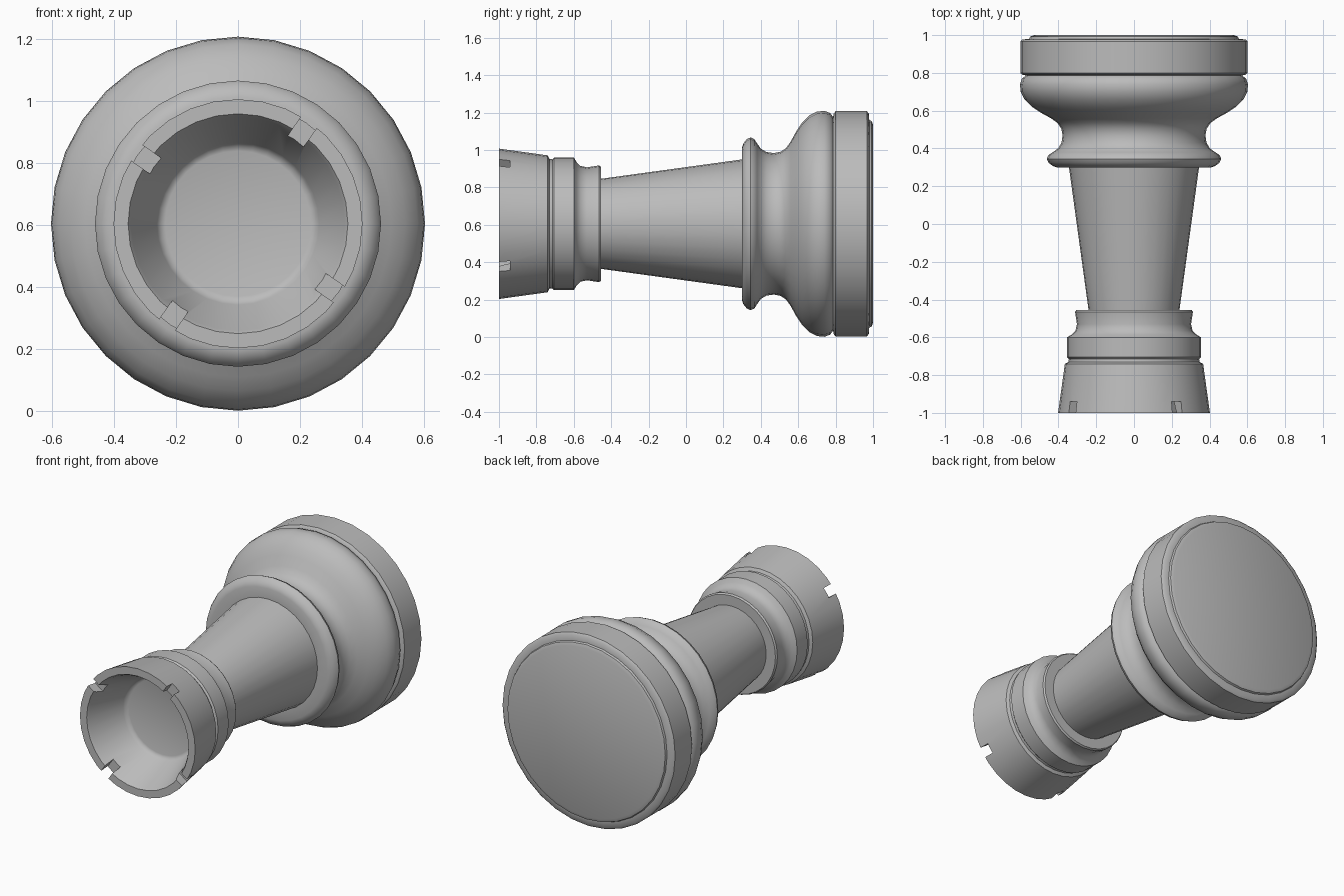
import bpy, bmesh
from math import sin, cos, pi, radians
from mathutils import Matrix, Vector

if "Cube" in bpy.data.objects:
    bpy.data.objects.remove(bpy.data.objects["Cube"])

AXIS_HEIGHT = 0.605
SIDES = 32

grey = bpy.data.materials.new("plain grey")
grey.use_nodes = True
colour = (0.5, 0.5, 0.5, 1)
grey.diffuse_color = colour
grey.node_tree.nodes["Principled BSDF"].inputs["Base Color"].default_value = colour


def make_object(name, bm):
    bmesh.ops.recalc_face_normals(bm, faces=bm.faces)
    mesh = bpy.data.meshes.new(name)
    bm.to_mesh(mesh)
    bm.free()
    obj = bpy.data.objects.new(name, mesh)
    bpy.context.collection.objects.link(obj)
    mesh.materials.append(grey)
    return obj


def lathe(name, profile):
    """Turn (y, radius) points around the lengthwise axis and cap both ends."""
    bm = bmesh.new()
    rings = []
    for y, r in profile:
        angles = [2 * pi * i / SIDES for i in range(SIDES)]
        rings.append([bm.verts.new((r * cos(a), y, AXIS_HEIGHT + r * sin(a)))
                      for a in angles])
    for a, b in zip(rings, rings[1:]):
        for i in range(SIDES):
            j = (i + 1) % SIDES
            bm.faces.new((a[i], a[j], b[j], b[i]))
    bm.faces.new(rings[0])
    bm.faces.new(rings[-1])
    return make_object(name, bm)


def activate(obj):
    bpy.ops.object.select_all(action='DESELECT')
    obj.select_set(True)
    bpy.context.view_layer.objects.active = obj


# Hollow turret: cup floor, inner wall, rim, outer wall, groove, band, neck
turret = lathe("turret", [
    (-0.75, 0.235), (-0.755, 0.25), (-0.77, 0.262), (-0.985, 0.345),
    (-1.0, 0.355), (-1.0, 0.402), (-0.74, 0.366), (-0.73, 0.347),
    (-0.715, 0.345), (-0.705, 0.355), (-0.6, 0.355), (-0.585, 0.33),
    (-0.565, 0.31), (-0.53, 0.302), (-0.465, 0.312), (-0.455, 0.305),
    (-0.455, 0.235)])

# Tapered shaft
shaft = lathe("shaft", [(-0.46, 0.24), (0.305, 0.345)])

# Collar, flared bell and its rounded shoulder
bell = lathe("bell", [
    (0.3, 0.34), (0.3, 0.41), (0.307, 0.43), (0.325, 0.453), (0.345, 0.462),
    (0.365, 0.453), (0.38, 0.43), (0.4, 0.402), (0.43, 0.384), (0.47, 0.378),
    (0.505, 0.385), (0.535, 0.405), (0.56, 0.44), (0.59, 0.495),
    (0.62, 0.54), (0.66, 0.58), (0.7, 0.6), (0.74, 0.604), (0.77, 0.593),
    (0.784, 0.575), (0.79, 0.565)])

# Wide foot ring with a slightly raised underside disc
foot = lathe("foot", [
    (0.785, 0.565), (0.79, 0.59), (0.8, 0.602), (0.967, 0.602),
    (0.977, 0.59), (0.98, 0.555), (0.992, 0.55), (1.0, 0.53)])

# Four notches through the turret rim
bm = bmesh.new()
for k in range(4):
    turn = Matrix.Rotation(-radians(55 + 90 * k), 4, 'Y')
    place = Matrix.Translation((0, -1, AXIS_HEIGHT)) @ turn @ Matrix.Translation((0.38, 0, 0))
    size = Matrix.Diagonal(Vector((0.2, 0.12, 0.062, 1)))
    bmesh.ops.create_cube(bm, size=1, matrix=place @ size)
cutter = make_object("notch_cutter", bm)
cutter.hide_render = True
notches = turret.modifiers.new("notches", 'BOOLEAN')
notches.operation = 'DIFFERENCE'
notches.solver = 'EXACT'
notches.object = cutter
activate(turret)
bpy.ops.object.modifier_apply(modifier="notches")
bpy.data.objects.remove(cutter)

for part in (turret, shaft, bell, foot):
    activate(part)
    bpy.ops.object.shade_smooth_by_angle(angle=radians(38))
